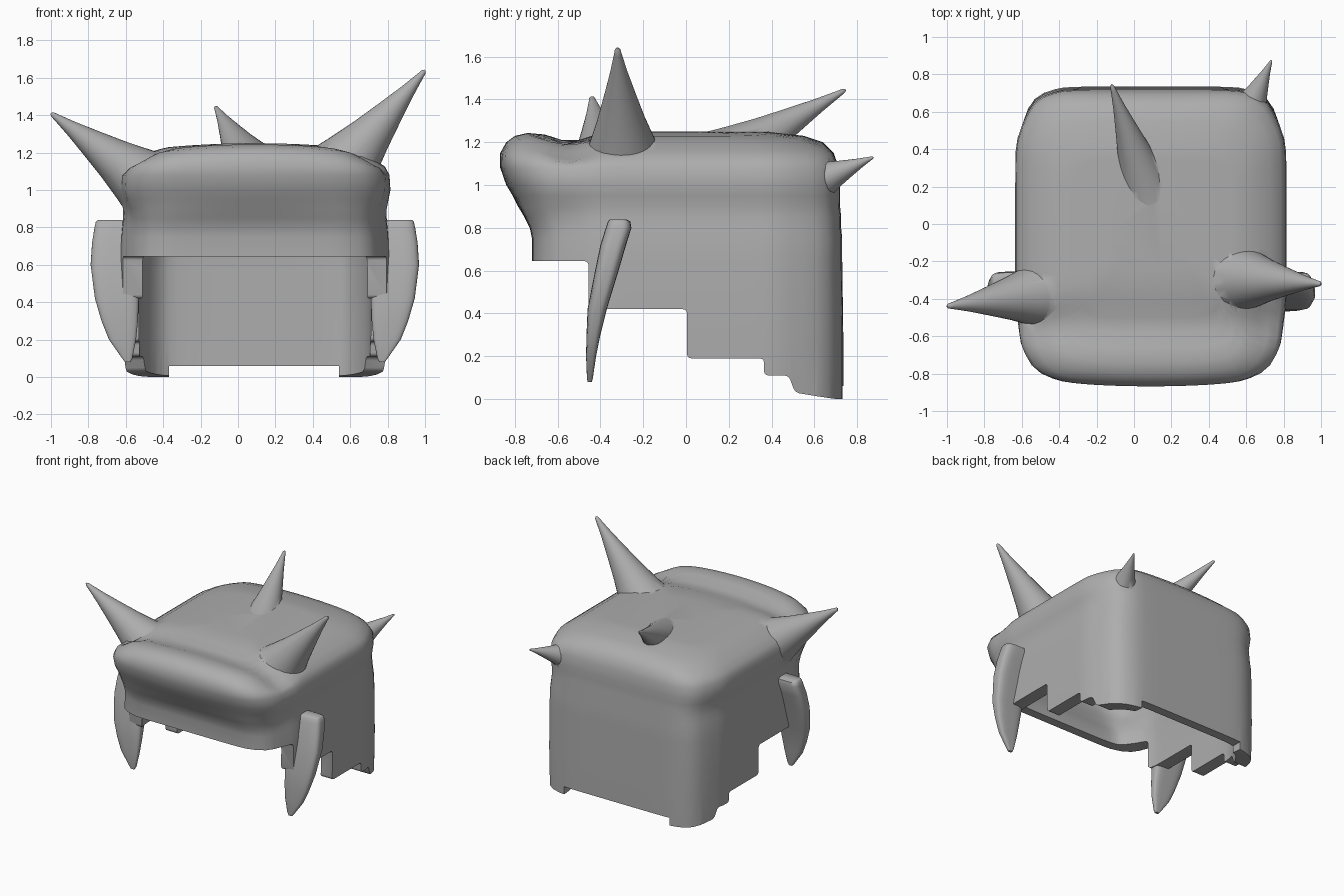
import bpy, bmesh, math
from mathutils import Vector

cube = bpy.data.objects.get("Cube")
if cube:
    bpy.data.objects.remove(cube, do_unlink=True)

grey = bpy.data.materials.new("plain grey")
grey.use_nodes = True
COLOUR = (0.42, 0.42, 0.42, 1)
grey.diffuse_color = COLOUR
grey.node_tree.nodes["Principled BSDF"].inputs["Base Color"].default_value = COLOUR
CX = 0.09  # centre of the shell in x


def smooth(a, b, t):
    t = min(max((t - a) / (b - a), 0), 1)
    return t * t * (3 - 2 * t)


def rounded_ring(x0, x1, y0, y1, power, per_side):
    """Counter-clockwise rounded rectangle as (x, y) pairs."""
    square = []
    for k in range(4):
        for i in range(per_side):
            u, v = 1, math.tan((i / per_side * 2 - 1) * math.pi / 4)
            for _ in range(k):
                u, v = -v, u
            square.append((u, v))
    ring = []
    for u, v in square:
        d = (abs(u) ** power + abs(v) ** power) ** (1 / power)
        ring.append(((x0 + x1) / 2 + u / d * (x1 - x0) / 2,
                     (y0 + y1) / 2 + v / d * (y1 - y0) / 2))
    return ring


def loft(name, rings):
    """Skin a list of equal rings, given from bottom to top."""
    bm = bmesh.new()
    rows = [[bm.verts.new(p) for p in r] for r in rings]
    n = len(rows[0])
    for a, b in zip(rows, rows[1:]):
        for i in range(n):
            j = (i + 1) % n
            bm.faces.new((a[i], a[j], b[j], b[i]))
    bm.faces.new(rows[-1])
    bm.faces.new(rows[0][::-1])
    return finish(name, bm)


def finish(name, bm):
    me = bpy.data.meshes.new(name)
    bm.to_mesh(me)
    bm.free()
    me.materials.append(grey)
    ob = bpy.data.objects.new(name, me)
    bpy.context.collection.objects.link(ob)
    shade(ob)
    return ob


def shade(ob):
    bpy.ops.object.select_all(action='DESELECT')
    ob.select_set(True)
    bpy.context.view_layer.objects.active = ob
    bpy.ops.object.shade_smooth_by_angle(angle=math.radians(50))


def prism(name, outline, x0, x1):
    """Extrude a (y, z) outline along x, with softened corners."""
    bm = bmesh.new()
    face = bm.faces.new([bm.verts.new((x0, y, z)) for y, z in outline])
    out = bmesh.ops.extrude_face_region(bm, geom=[face])
    verts = [g for g in out["geom"] if isinstance(g, bmesh.types.BMVert)]
    bmesh.ops.translate(bm, verts=verts, vec=(x1 - x0, 0, 0))
    along = [e for e in bm.edges
             if abs(e.verts[0].co.x - e.verts[1].co.x) > 0.1]
    bmesh.ops.bevel(bm, geom=along, offset=0.02, segments=3, profile=0.5,
                    affect='EDGES')
    bmesh.ops.recalc_face_normals(bm, faces=bm.faces)
    return finish(name, bm)


# Shell levels: height, half width, front y, back y
levels = [
    (-0.1, .71, -.70, .735), (0.3, .72, -.71, .735), (0.65, .72, -.72, .73),
    (0.75, .715, -.72, .73), (0.8, .71, -.73, .725), (0.85, .705, -.755, .725),
    (0.9, .705, -.785, .72), (0.95, .715, -.81, .72), (1.0, .725, -.84, .72),
    (1.08, .72, -.868, .715), (1.15, .695, -.868, .69), (1.2, .64, -.84, .64),
    (1.23, .58, -.80, .55), (1.245, .5, -.74, .42), (1.25, .46, -.66, .38),
    (1.25, .42, -.58, .34), (1.25, .38, -.50, .3), (1.25, .33, -.42, .25),
    (1.25, .2, -.25, .1)]


def shell_volume(name, side_gap, gap):
    """Closed body of the shell, shrunk by the wall thickness."""
    rings = []
    for z, w, yf, yb in levels:
        ring = []
        w -= side_gap
        for x, y in rounded_ring(CX - w, CX + w, yf + gap, yb - gap, 7, 24):
            dx = x - CX
            # Narrower brow at the front, tapered corners at the back
            inset = (0.015 + 0.025 * smooth(1, .8, z)) * smooth(-.4, -.58, y)
            inset += 0.03 * smooth(.4, .6, y)
            x -= math.copysign(inset * smooth(0.44, 0.56, abs(dx)), dx)
            # Bowed brow, domed top and the valley behind the brow
            y += 0.045 * dx * dx / .5 * smooth(-.6, -.75, y) * smooth(.8, 1, z)
            top = smooth(1.1, 1.2, z)
            dip = 0.045 * math.exp(-((y + 0.54) / 0.11) ** 2)
            dip += 0.03 * (dx / .55) ** 2
            ring.append((x, y, z - gap - top * dip))
        rings.append(ring)
    return loft(name, rings)


def horn(name, base, tip, radius):
    """Slightly flared cone with a blunt point."""
    base, tip = Vector(base), Vector(tip)
    axis = tip - base
    turn = axis.to_track_quat('Z', 'Y')
    rows = []
    for t, r in [(0, 1.3), (.1, 1.12), (.2, .97), (.4, .7), (.6, .47),
                 (.8, .25), (.95, .11), (.985, .08), (1, .03)]:
        rows.append([base + turn @ Vector((
            radius * r * math.cos(a), radius * r * math.sin(a),
            axis.length * t))
            for a in (k * math.tau / 32 for k in range(32))])
    return loft(name, rows)


shell = shell_volume("horned_helmet_shell", 0, 0)
horns = [
    horn("left_horn", (.515, -.29, 1.06), (1, -.32, 1.64), .165),
    horn("right_horn", (-.44, -.37, 1.0), (-1, -.44, 1.41), .165),
    horn("crown_horn", (.09, .12, 1.085), (-.12, .745, 1.445), .135),
    horn("back_horn", (.605, .59, 1.005), (.735, .875, 1.13), .085)]

# Hollow inside, stepped lower edge and notch at the neck
steps = [(-1.2, -.3), (-1.2, .645), (-.455, .645), (-.455, .42), (.005, .42),
         (.005, .19), (.365, .19), (.365, .11), (.48, .11), (.51, .03),
         (.6, .015), (.7, 0), (1, 0), (1, -.3)]
notch = [(.5, -.3), (.5, .06), (1, .06), (1, -.3)]
cutters = [shell_volume("hollow_cutter", .1, .07),
           prism("step_cutter", steps, -1.2, 1.4),
           prism("neck_cutter", notch, -.37, .54)]
for part in horns + cutters:
    m = shell.modifiers.new("join or cut", 'BOOLEAN')
    m.operation = 'UNION' if part in horns else 'DIFFERENCE'
    m.solver = 'EXACT'
    m.object = part
graph = bpy.context.evaluated_depsgraph_get()
shell.data = bpy.data.meshes.new_from_object(shell.evaluated_get(graph))
shell.modifiers.clear()
for part in horns + cutters:
    bpy.data.objects.remove(part, do_unlink=True)
shade(shell)

# Cheek tusks: height, inner x, outer x, front y, back y
tusk = [(.08, .755, .785, -.46, -.44), (.1, .745, .80, -.463, -.435),
        (.2, .725, .87, -.467, -.42), (.3, .715, .91, -.465, -.40),
        (.42, .71, .945, -.46, -.37), (.6, .71, .968, -.425, -.315),
        (.72, .71, .96, -.40, -.28), (.8, .71, .947, -.375, -.255),
        (.83, .71, .94, -.365, -.26), (.84, .72, .93, -.355, -.28)]
for name, sign in (("left_tusk", 1), ("right_tusk", -1)):
    rows = []
    for z, x0, x1, y0, y1 in tusk:
        ring = rounded_ring(x0, x1, y0, y1, 4, 8)
        if sign < 0:
            ring = [(2 * CX - x, y) for x, y in ring][::-1]
        rows.append([(x, y, z) for x, y in ring])
    loft(name, rows)
